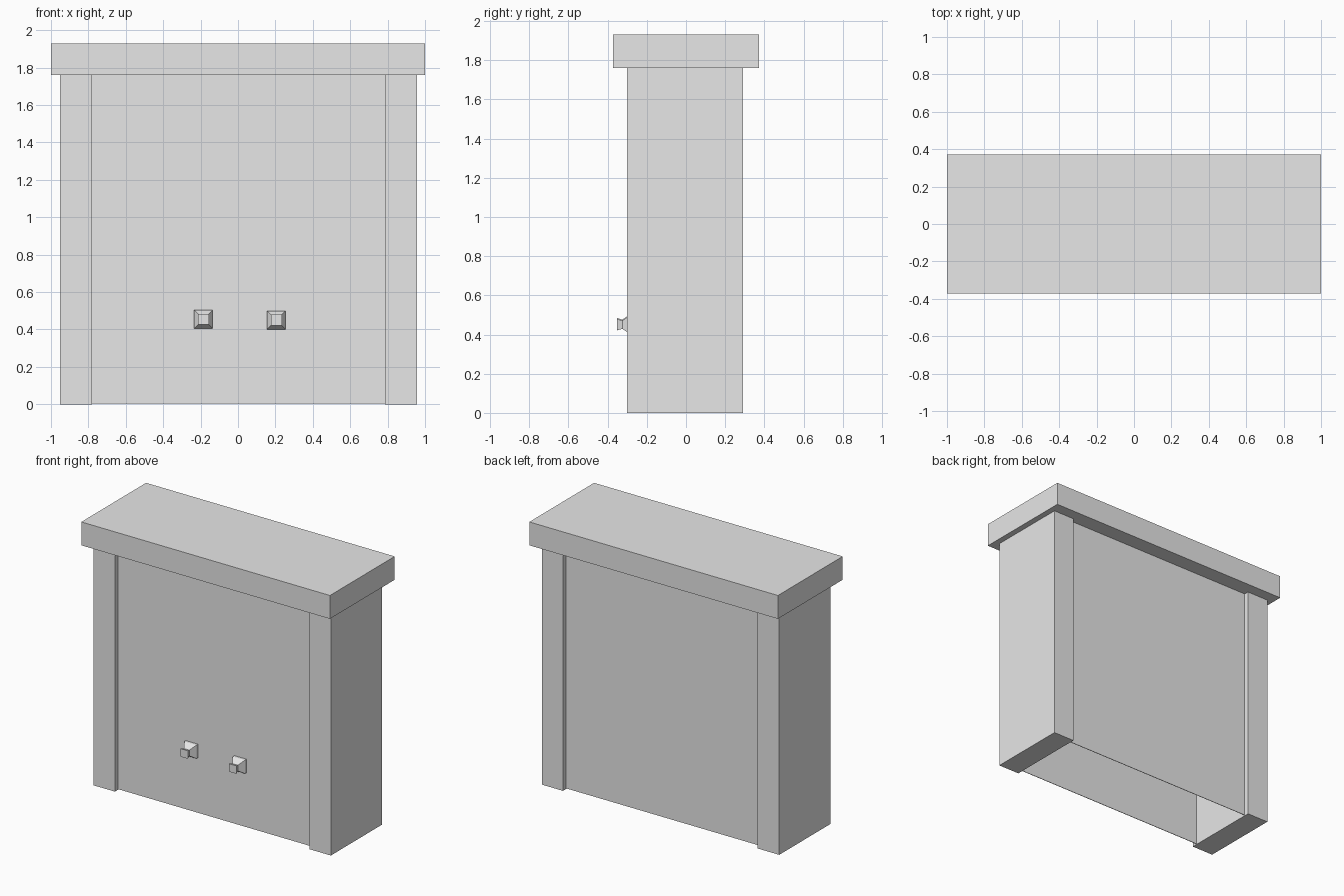
import bpy
import bmesh

if "Cube" in bpy.data.objects:
    bpy.data.objects.remove(bpy.data.objects["Cube"], do_unlink=True)

# Single plain grey
grey = bpy.data.materials.new("plain_grey")
grey.use_nodes = True
colour = (0.8, 0.8, 0.8, 1.0)
grey.diffuse_color = colour
grey.node_tree.nodes["Principled BSDF"].inputs["Base Color"].default_value = colour


def add_object(name, bm):
    bmesh.ops.recalc_face_normals(bm, faces=bm.faces)
    mesh = bpy.data.meshes.new(name)
    bm.to_mesh(mesh)
    bm.free()
    mesh.materials.append(grey)
    obj = bpy.data.objects.new(name, mesh)
    bpy.context.scene.collection.objects.link(obj)
    return obj


def box(name, low, high):
    bm = bmesh.new()
    bmesh.ops.create_cube(bm, size=1)
    for v in bm.verts:
        for i in range(3):
            v.co[i] = low[i] if v.co[i] < 0 else high[i]
    return add_object(name, bm)


def knob(name, x, z, sections):
    """Square rings lofted along y, from the front cap back to the panel."""
    bm = bmesh.new()
    rings = []
    for y, h in sections:
        corners = ((-h, -h), (h, -h), (h, h), (-h, h))
        rings.append([bm.verts.new((x + dx, y, z + dz)) for dx, dz in corners])
    for a, b in zip(rings, rings[1:]):
        for i in range(4):
            j = (i + 1) % 4
            bm.faces.new((a[i], a[j], b[j], b[i]))
    bm.faces.new(rings[0])
    bm.faces.new(rings[-1])
    return add_object(name, bm)


FRONT, BACK, UNDERSIDE = -0.30, 0.29, 1.76
RECESS, SHEET = 0.035, 0.004

# Side posts and overhanging top slab
box("right_post", (-0.953, FRONT, 0), (-0.78, BACK, UNDERSIDE))
box("left_post", (0.787, FRONT, 0), (0.957, BACK, UNDERSIDE))
box("top_slab", (-1, -0.372, UNDERSIDE), (1, 0.372, 1.93))

# Thin recessed panels, leaving the inside hollow and open below
for name, y in (("front_panel", FRONT + RECESS), ("back_panel", BACK - RECESS - SHEET)):
    box(name, (-0.78, y, 0.005), (0.787, y + SHEET, UNDERSIDE))

# Two flared square knobs
profile = ((-0.353, 0.029), (-0.325, 0.021), (-0.283, 0.049), (FRONT + RECESS, 0.049))
knob("right_knob", -0.185, 0.455, profile)
knob("left_knob", 0.205, 0.45, profile)
